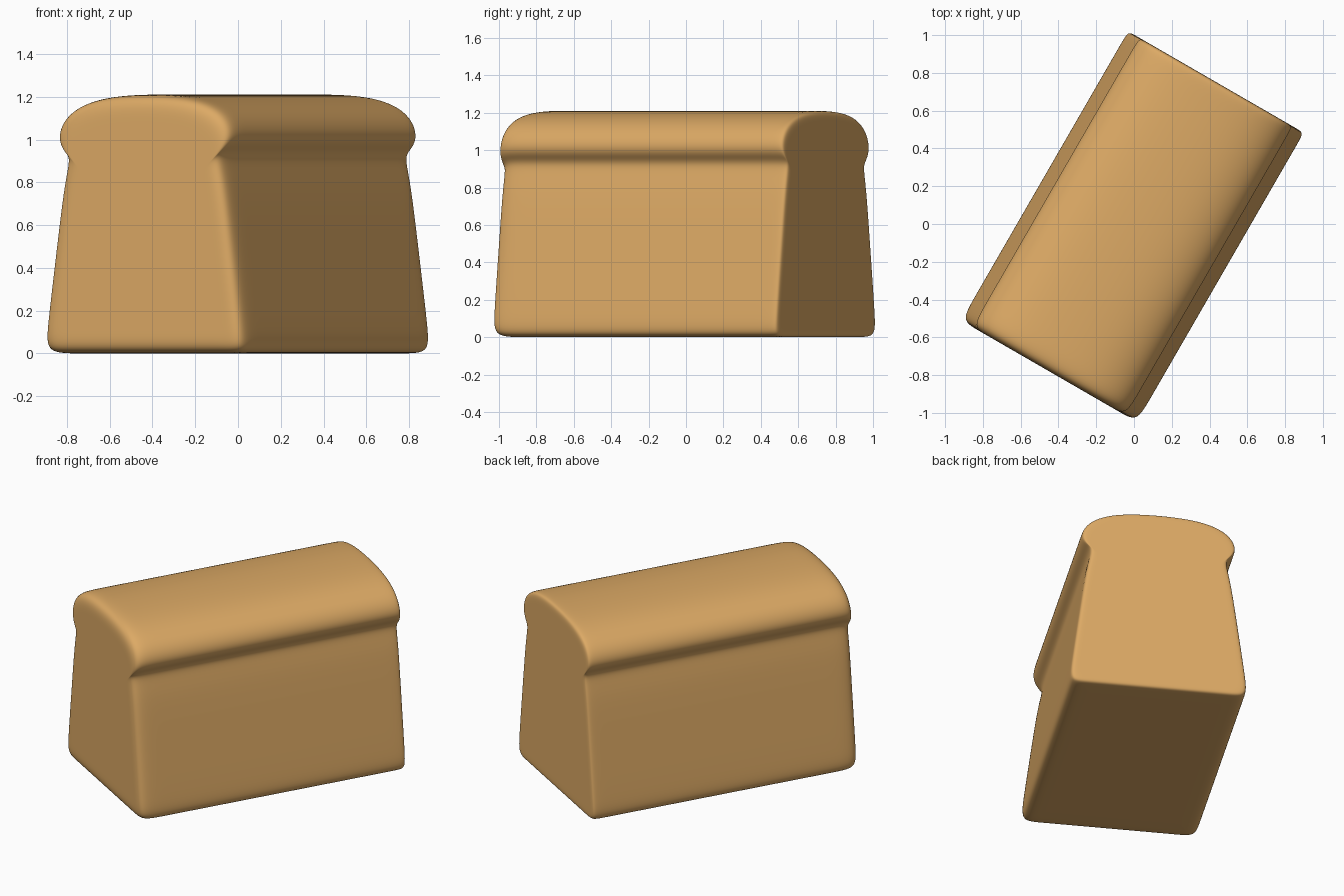
import bpy, bmesh, math
from mathutils import Matrix

if "Cube" in bpy.data.objects:
    bpy.data.objects.remove(bpy.data.objects["Cube"])

# Right half of the loaf's cross-section cage (across, up), bottom to crown
half = [(.20, 0), (.44, 0), (.545, 0), (.535, .12), (.49, .45), (.44, .82),
        (.405, .93), (.455, .97), (.48, 1.03), (.43, 1.13), (.27, 1.20)]
profile = [(0, 0)] + half + [(0, 1.215)] + [(-u, z) for u, z in reversed(half)]

# Stations along the loaf (position, section scale): soft front end, crisper back end
stations = [(-.90, .55), (-.90, .82), (-.90, 1), (-.77, 1), (-.3, 1), (.3, 1),
            (.81, 1), (.868, 1), (.868, .92), (.868, .55)]

bm = bmesh.new()
MID = .56
rings = [[bm.verts.new((u * s, y, MID + (z - MID) * s)) for u, z in profile]
         for y, s in stations]
n = len(profile)
for a, b in zip(rings, rings[1:]):
    for i in range(n):
        j = (i + 1) % n
        bm.faces.new((a[i], a[j], b[j], b[i]))
bm.faces.new(rings[0])
bm.faces.new(rings[-1])
bmesh.ops.recalc_face_normals(bm, faces=bm.faces)

# Turn the loaf 30 degrees on the table
bm.transform(Matrix.Rotation(math.radians(-30), 4, 'Z'))
for f in bm.faces:
    f.smooth = True
mesh = bpy.data.meshes.new("bread_loaf")
bm.to_mesh(mesh)
bm.free()
loaf = bpy.data.objects.new("bread_loaf", mesh)
bpy.context.collection.objects.link(loaf)
sub = loaf.modifiers.new("smooth", 'SUBSURF')
sub.levels = sub.render_levels = 3

# Crust colour
crust = bpy.data.materials.new("crust")
crust.diffuse_color = (.72, .40, .13, 1)
crust.use_nodes = True
crust.node_tree.nodes["Principled BSDF"].inputs["Base Color"].default_value = crust.diffuse_color
mesh.materials.append(crust)
